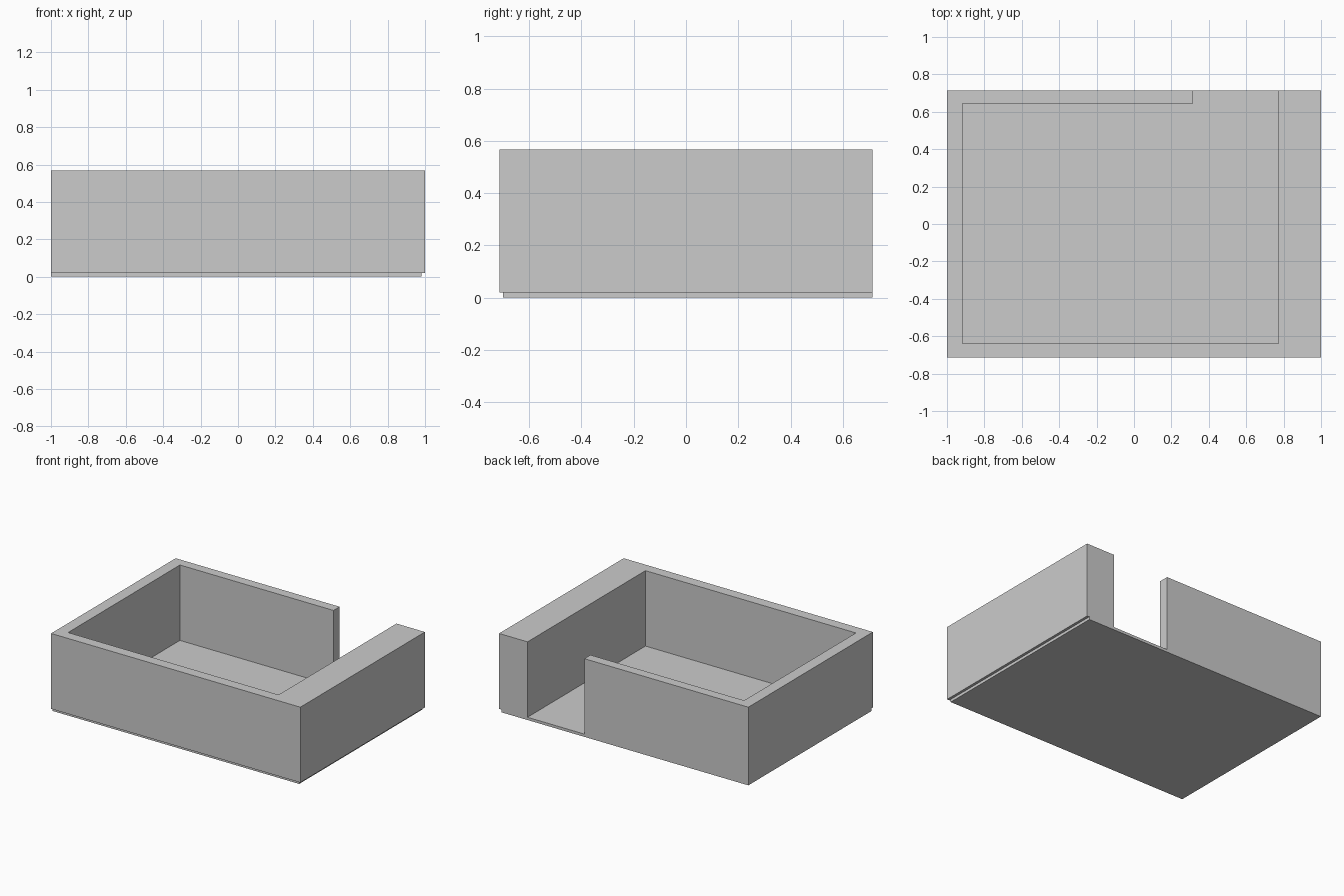
import bpy
import bmesh

if "Cube" in bpy.data.objects:
    bpy.data.objects.remove(bpy.data.objects["Cube"])


def extrude_outline(name, outline, z0, z1):
    """Make a solid prism from a counter-clockwise outline."""
    bm = bmesh.new()
    face = bm.faces.new([bm.verts.new((x, y, z0)) for x, y in outline])
    result = bmesh.ops.extrude_face_region(bm, geom=[face], use_keep_orig=True)
    top = [v for v in result["geom"] if isinstance(v, bmesh.types.BMVert)]
    bmesh.ops.translate(bm, verts=top, vec=(0, 0, z1 - z0))
    bmesh.ops.recalc_face_normals(bm, faces=bm.faces)
    mesh = bpy.data.meshes.new(name)
    bm.to_mesh(mesh)
    bm.free()
    obj = bpy.data.objects.new(name, mesh)
    bpy.context.collection.objects.link(obj)
    return obj


HALF_Y = 0.714
FLOOR_TOP = 0.02
WALL_TOP = 0.567

# Floor slab, slightly short of the walls at the front and right
extrude_outline("floor", [(-1, -0.70), (0.981, -0.70), (0.981, HALF_Y), (-1, HALF_Y)],
                0, FLOOR_TOP)

# Continuous wall with a doorway gap at the back
extrude_outline("walls", [
    (-1, -HALF_Y), (1, -HALF_Y), (1, HALF_Y), (0.772, HALF_Y),
    (0.772, -0.638), (-0.917, -0.638), (-0.917, 0.644),
    (0.316, 0.644), (0.316, HALF_Y), (-1, HALF_Y),
], FLOOR_TOP, WALL_TOP)
